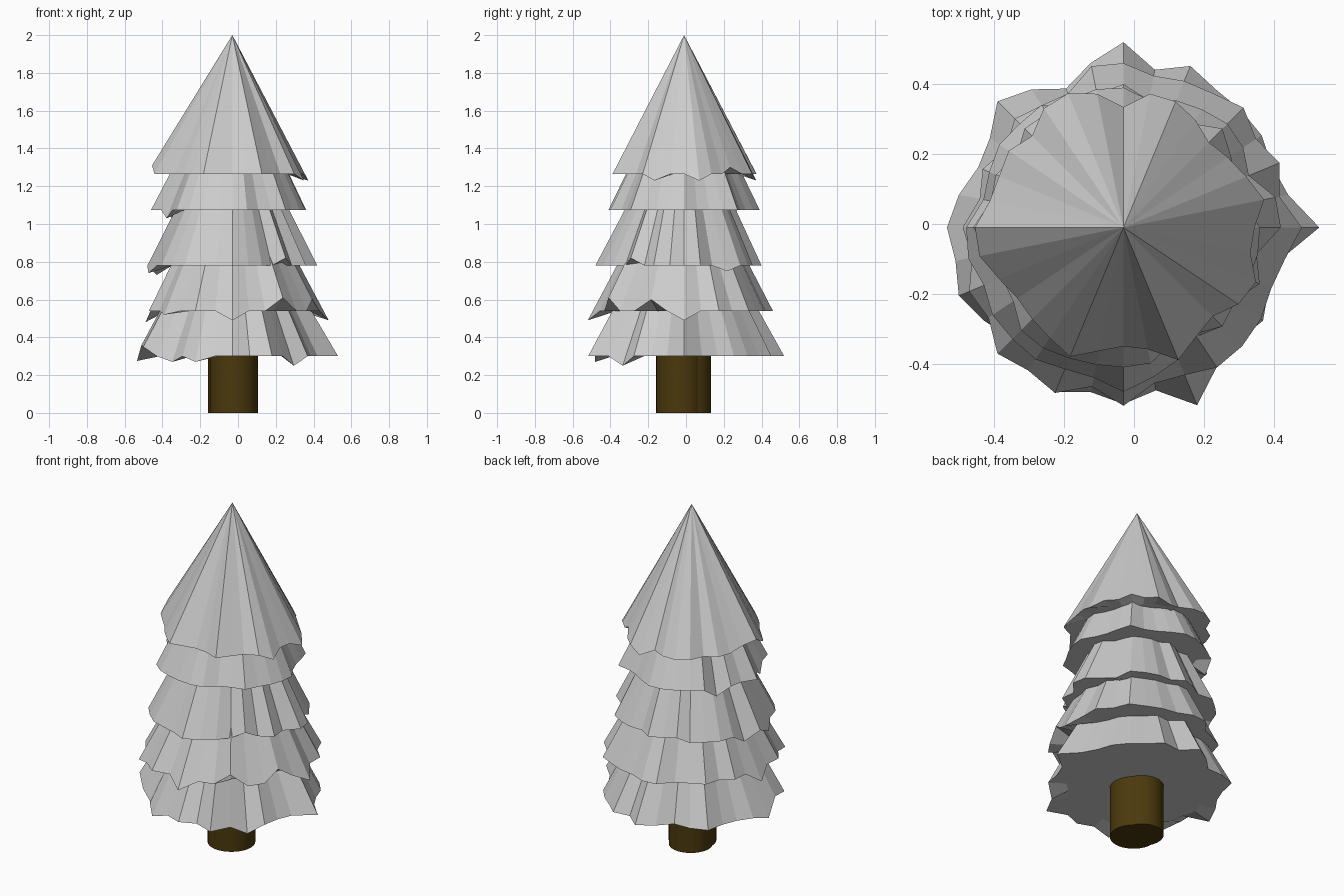
import bpy, bmesh, math, random

if "Cube" in bpy.data.objects:
    bpy.data.objects.remove(bpy.data.objects["Cube"])

AXIS = (-0.03, -0.01)
SIDES = 32


def make_object(name, bm):
    bmesh.ops.recalc_face_normals(bm, faces=bm.faces[:])
    mesh = bpy.data.meshes.new(name)
    bm.to_mesh(mesh)
    bm.free()
    obj = bpy.data.objects.new(name, mesh)
    bpy.context.collection.objects.link(obj)
    return obj


def foliage_tier(name, apex_z, base_z, rim):
    """Cone with a ragged rim of (radius, height) points and a flat closed underside."""
    bm = bmesh.new()
    n = len(rim)

    def point(k, r, z):
        a = 2 * math.pi * k / n
        return bm.verts.new((AXIS[0] + r * math.cos(a), AXIS[1] + r * math.sin(a), z))

    apex = bm.verts.new((*AXIS, apex_z))
    outer = [point(k, r, z) for k, (r, z) in enumerate(rim)]
    inner = [point(k, 0.8 * r, base_z) for k, (r, z) in enumerate(rim)]
    for k in range(n):
        j = (k + 1) % n
        bm.faces.new((apex, outer[k], outer[j]))
        bm.faces.new((outer[k], inner[k], inner[j], outer[j]))
    bm.faces.new(inner[::-1])
    return make_object(name, bm)


def ragged_radii(peaks, rng):
    """Blend evenly spaced peak radii (from the right, counter-clockwise), jagged in between."""
    out = []
    step = SIDES // len(peaks)
    for k in range(SIDES):
        q, f = divmod(k, step)
        t = f / step
        r = peaks[q] * (1 - t) + peaks[(q + 1) % len(peaks)] * t
        out.append(r if f == 0 else r - 0.022 + rng.uniform(-0.03, 0.03))
    return out


# Rim outlines, in hundredths, counter-clockwise from the right
TOP_RIM = [37.5, 41, 38, 36, 34.5, 37, 39, 39, 34.5, 39, 41.5, 41, 37, 39.5, 38.5, 39,
           42.5, 42, 38.5, 36.5, 37, 38, 40, 36, 34, 35.5, 41, 37.5, 36, 39.5, 41, 37]
BOTTOM_RIM = [56, 48, 46, 47.5, 47.5, 47.5, 50, 46, 53, 48, 43, 47.5, 51, 46, 45, 48,
              50.5, 49, 51, 48, 45, 47.5, 51, 48, 50.5, 47.5, 55, 48, 46, 48, 45, 46]

# Tiers from the top: apex height, rim height, outline, pulled rim points
tiers = [
    (2.00, 1.265, [r / 100 for r in TOP_RIM], {1: 1.23, 4: 1.30, 7: 1.23, 16: 1.31, 15: 1.29, 30: 1.23}),
    (1.90, 1.075, (0.39, 0.40, 0.40, 0.40, 0.43, 0.415, 0.40, 0.40), {18: 1.03, 13: 1.02}),
    (1.67, 0.78, (0.45, 0.42, 0.41, 0.42, 0.45, 0.45, 0.47, 0.40), {15: 0.73, 17: 0.74, 28: 0.82, 3: 0.75}),
    (1.45, 0.54, (0.51, 0.485, 0.47, 0.44, 0.46, 0.51, 0.51, 0.48),
     {0: 0.49, 16: 0.48, 24: 0.49, 27: 0.61, 20: 0.52, 30: 0.60}),
    (1.25, 0.30, [r / 100 for r in BOTTOM_RIM], {16: 0.275, 17: 0.36, 20: 0.27, 22: 0.27, 28: 0.25, 18: 0.35}),
]
rng = random.Random(4)
for n, (apex_z, rim_z, outline, pulled) in enumerate(tiers):
    radii = outline if len(outline) == SIDES else ragged_radii(outline, rng)
    rim = [(r, pulled.get(k, rim_z)) for k, r in enumerate(radii)]
    foliage_tier(f"foliage_tier_{n + 1}", apex_z, rim_z, rim)

# Trunk: two overlapping round stems
bark = bpy.data.materials.new("bark")
bark.diffuse_color = (0.07, 0.04, 0.004, 1)
bark.use_nodes = True
bark.node_tree.nodes["Principled BSDF"].inputs["Base Color"].default_value = bark.diffuse_color
stems = [("trunk_front", -0.022, -0.03, 0.128), ("trunk_back", -0.042, 0.015, 0.118)]
for name, x, y, r in stems:
    bpy.ops.mesh.primitive_cylinder_add(vertices=32, radius=r, depth=0.4, location=(x, y, 0.2))
    stem = bpy.context.object
    stem.name = name
    stem.data.materials.append(bark)
    bpy.ops.object.shade_smooth_by_angle()
